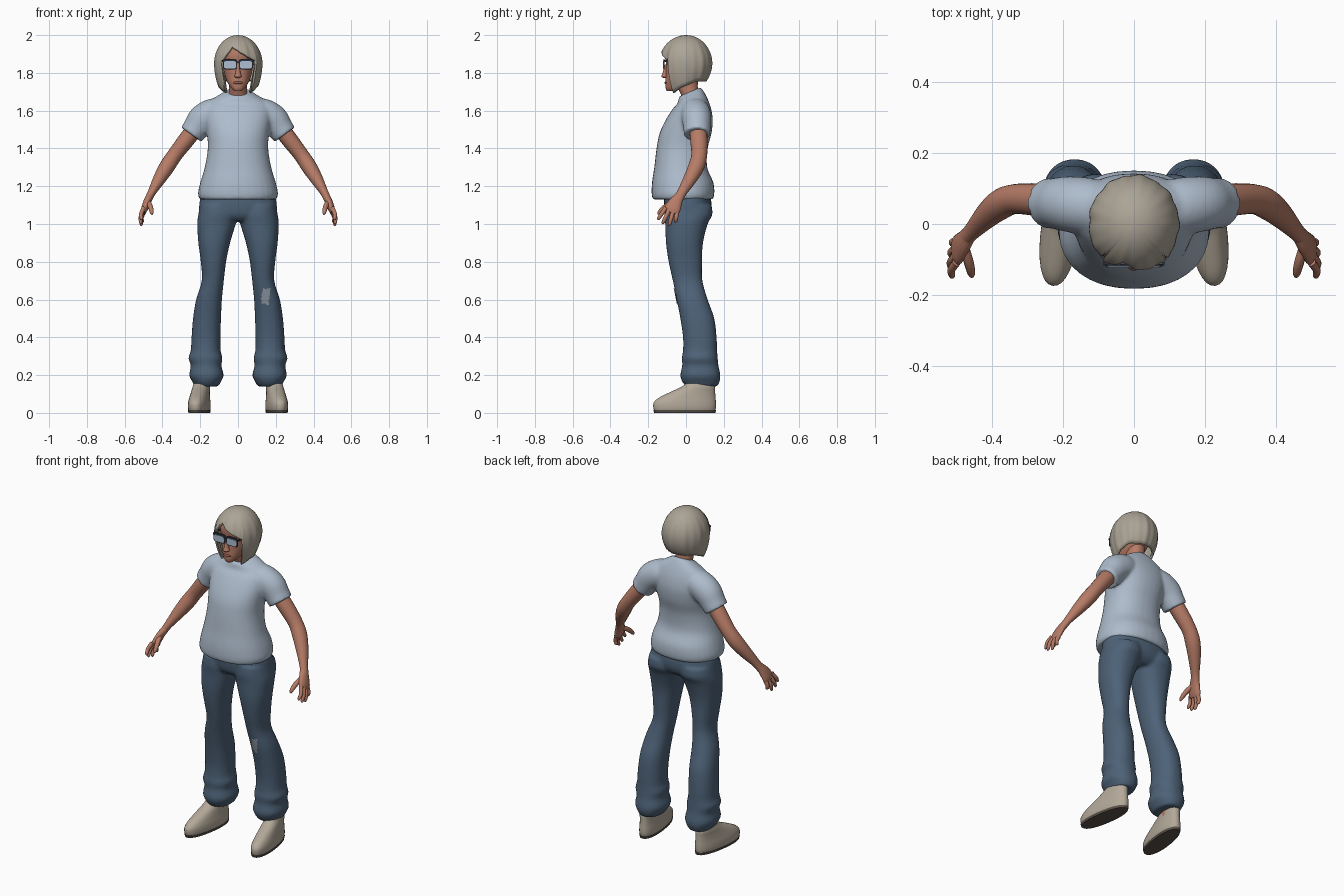
import bpy, bmesh, math, random
from mathutils import Vector

cube = bpy.data.objects.get("Cube")
if cube:
    bpy.data.objects.remove(cube, do_unlink=True)
random.seed(4)
SEG = 32


def material(name, rgb):
    m = bpy.data.materials.new(name)
    m.use_nodes = True
    m.diffuse_color = (*rgb, 1)
    m.node_tree.nodes["Principled BSDF"].inputs["Base Color"].default_value = (*rgb, 1)
    return m


skin = material("skin", (.47, .2, .135))
cotton = material("pale blue cotton", (.42, .5, .6))
denim = material("denim", (.075, .122, .185))
worn = material("worn denim", (.27, .31, .37))
ash = material("ash hair", (.41, .37, .305))
canvas = material("beige canvas", (.45, .395, .32))
rubber = material("dark sole", (.1, .08, .065))
frame = material("dark frame", (.025, .03, .045))
lens = material("pale lens", (.42, .52, .64))
lip = material("lips", (.3, .1, .08))


def finish(name, bm, mat):
    bmesh.ops.recalc_face_normals(bm, faces=bm.faces)
    me = bpy.data.meshes.new(name)
    bm.to_mesh(me)
    bm.free()
    for p in me.polygons:
        p.use_smooth = True
    me.set_sharp_from_angle(angle=math.radians(50))
    me.materials.append(mat)
    ob = bpy.data.objects.new(name, me)
    bpy.context.collection.objects.link(ob)
    return ob


def spline(rows, steps=4):
    """Smooth rows of numbers with a Catmull-Rom curve."""
    out = []
    for i in range(len(rows) - 1):
        a, b, c, d = rows[max(i - 1, 0)], rows[i], rows[i + 1], rows[min(i + 2, len(rows) - 1)]
        for k in range(steps):
            t = k / steps
            out.append([q + .5 * t * (r - p + t * (2*p - 5*q + 4*r - s + t * (3*(q - r) + s - p)))
                        for p, q, r, s in zip(a, b, c, d)])
    return out + [list(rows[-1])]


def stack(rows, power=.9):
    """Level rings from rows of z, x limits, y limits and tilt."""
    rings = []
    for z, x0, x1, y0, y1, tilt in spline([(*r, 0)[:6] for r in rows]):
        ring = []
        for i in range(SEG):
            c, s = (math.copysign(abs(v) ** power, v) for v in
                    (math.cos(math.tau * i / SEG), math.sin(math.tau * i / SEG)))
            dy = s * (y1 - y0) / 2
            ring.append(Vector(((x0 + x1) / 2 + c * (x1 - x0) / 2, (y0 + y1) / 2 + dy, z + tilt * dy)))
        rings.append(ring)
    return rings


def centred(rows, **kw):
    return stack([(r[0], -r[1], r[1], *r[2:]) for r in rows], **kw)


def tube(rows, seg=20):
    """Rings across a path; rows are x, y, z, radius along y, other radius."""
    rows = spline(rows)
    pts = [Vector(r[:3]) for r in rows]
    rings = []
    for i, r in enumerate(rows):
        t = (pts[min(i + 1, len(pts) - 1)] - pts[max(i - 1, 0)]).normalized()
        w = Vector((0, 1, 0))
        w = (w - t * w.dot(t)).normalized()
        o = t.cross(w)
        rings.append([pts[i] + w * r[3] * math.cos(math.tau * k / seg) + o * r[4] * math.sin(math.tau * k / seg)
                      for k in range(seg)])
    return rings


def flip(rings, side=-1):
    return [[Vector((v.x * side, v.y, v.z)) for v in ring] for ring in rings]


def loft(name, mat, *parts):
    bm = bmesh.new()
    for rings in parts:
        vs = [[bm.verts.new(v) for v in ring] for ring in rings]
        n = len(vs[0])
        for a, b in zip(vs, vs[1:]):
            for i in range(n):
                bm.faces.new((a[i], a[(i + 1) % n], b[(i + 1) % n], b[i]))
        bm.faces.new(vs[0])
        bm.faces.new(vs[-1])
    return finish(name, bm, mat)


def blend(ob, rounds):
    """Fuse overlapping volumes into one soft skin."""
    m = ob.modifiers.new("fuse", 'REMESH')
    m.mode, m.voxel_size, m.use_smooth_shade = 'VOXEL', .009, True
    s = ob.modifiers.new("soften", 'SMOOTH')
    s.factor, s.iterations = .5, rounds


def box(name, mat, centre, size, bevel=0):
    bm = bmesh.new()
    bmesh.ops.create_cube(bm, size=1)
    for v in bm.verts:
        v.co = Vector(centre) + Vector([a * b for a, b in zip(v.co, size)])
    if bevel:
        edges = [e for e in bm.edges if abs(e.verts[0].co.y - e.verts[1].co.y) > 1e-5]
        bmesh.ops.bevel(bm, geom=edges, offset=bevel, segments=3, affect='EDGES', profile=.5)
    return finish(name, bm, mat)


def ball(name, mat, centre, size):
    bm = bmesh.new()
    bmesh.ops.create_uvsphere(bm, u_segments=16, v_segments=10, radius=1)
    for v in bm.verts:
        v.co = Vector(centre) + Vector([a * b for a, b in zip(v.co, size)])
    return finish(name, bm, mat)


# Shirt: trunk and two sleeves fused together
trunk = centred([(1.13, .203, -.176, .142), (1.16, .212, -.182, .15), (1.22, .2, -.18, .145),
                 (1.3, .176, -.168, .112), (1.4, .16, -.156, .115), (1.48, .165, -.14, .135),
                 (1.55, .175, -.108, .142), (1.61, .175, -.07, .133), (1.65, .15, -.045, .115, .15),
                 (1.68, .1, -.04, .095, .3), (1.7, .062, -.035, .078, .42)])
sleeve = tube([(.07, .045, 1.595, .07, .07), (.13, .05, 1.585, .08, .08), (.185, .056, 1.555, .078, .08),
               (.22, .058, 1.51, .072, .071), (.247, .058, 1.473, .07, .066)], SEG)
blend(loft("shirt", cotton, trunk, sleeve, flip(sleeve)), 5)

# Trousers: hips and two legs fused together
hips = centred([(1.2, .18, -.1, .1), (1.14, .2, -.115, .13), (1.08, .207, -.115, .135),
                (1.04, .205, -.105, .12), (1.015, .19, -.08, .09)])
leg = stack([(1.1, .005, .2, -.11, .135), (1.05, .003, .21, -.115, .14), (1, .012, .216, -.11, .115),
             (.9, .042, .21, -.106, .09), (.8, .063, .197, -.092, .085), (.7, .075, .192, -.07, .087),
             (.6, .085, .222, -.05, .115), (.5, .09, .238, -.03, .15), (.4, .093, .246, -.016, .162),
             (.33, .092, .25, -.016, .165), (.29, .082, .262, -.022, .168), (.25, .088, .25, -.02, .172),
             (.2, .076, .258, -.03, .182), (.165, .09, .242, -.02, .178), (.14, .105, .228, 0, .165)])
jeans = loft("jeans", denim, hips, leg, flip(leg))
blend(jeans, 4)

# Worn patch laid over the left knee
bm = bmesh.new()
bmesh.ops.create_grid(bm, x_segments=8, y_segments=12, size=1)
for v in bm.verts:
    edge = max(abs(v.co.x), abs(v.co.y)) > .95
    k = random.uniform(.75, 1.1) if edge else 1
    v.co = Vector((.146 + .021 * v.co.x * k + .003 * v.co.y, -.3, .616 + .043 * v.co.y * k))
patch = finish("knee_patch", bm, worn)
wrap = patch.modifiers.new("lay on knee", 'SHRINKWRAP')
wrap.target, wrap.wrap_method, wrap.wrap_mode = jeans, 'PROJECT', 'ABOVE_SURFACE'
wrap.use_project_y, wrap.offset = True, .004

# Arms, hands, ankles and shoes on both sides
arm = tube([(.2, .06, 1.54, .045, .045), (.27, .068, 1.45, .046, .044), (.335, .07, 1.365, .042, .04),
            (.375, .055, 1.305, .043, .041), (.415, .022, 1.24, .036, .034), (.455, -.02, 1.17, .026, .022),
            (.475, -.042, 1.13, .026, .02)])
palm = tube([(.465, -.032, 1.15, .024, .02), (.48, -.052, 1.12, .034, .02),
             (.495, -.072, 1.08, .043, .018), (.502, -.08, 1.058, .036, .012)])
thumb = tube([(.478, -.06, 1.12, .014, .014), (.465, -.105, 1.095, .014, .014),
              (.457, -.138, 1.065, .011, .011), (.456, -.148, 1.05, .004, .004)], 10)
tips = [(.513, -.15, 1.022), (.517, -.125, 1), (.514, -.09, .99), (.507, -.056, 1.008)]
fingers = []
for i, tip in enumerate(tips):
    base, end = Vector((.499, -.108 + .02 * i, 1.085 - .008 * i)), Vector(tip)
    mid = base.lerp(end, .5) + Vector((.007, 0, 0))
    fingers.append(tube([(*base, .012, .012), (*mid, .011, .011), (*base.lerp(end, .88), .009, .009),
                         (*end, .003, .003)], 10))
ankle = stack([(.1, .15, .22, .03, .12), (.2, .145, .215, .04, .13)])
upper = stack([(.012, -.052, .052, -.17, .156), (.03, -.055, .055, -.175, .16), (.055, -.054, .054, -.172, .16),
               (.08, -.05, .05, -.145, .158), (.11, -.046, .046, -.085, .156),
               (.135, -.044, .044, -.03, .155), (.155, -.04, .04, 0, .145)])
sole = stack([(0, -.052, .052, -.17, .157), (.014, -.055, .055, -.175, .161)])


def splay(rings):
    c, s = math.cos(.14), math.sin(.14)
    return [[Vector((.204 + v.x * c - v.y * s, v.x * s + v.y * c, v.z)) for v in r] for r in rings]


for side, word in ((1, "left"), (-1, "right")):
    loft(word + "_arm", skin, flip(arm, side))
    loft(word + "_hand", skin, *[flip(p, side) for p in (palm, thumb, *fingers)])
    loft(word + "_ankle", skin, flip(ankle, side))
    loft(word + "_shoe", canvas, flip(splay(upper), side))
    loft(word + "_sole", rubber, flip(splay(sole), side))

# Head, neck and face
loft("head", skin, centred([(1.705, .022, -.102, -.05), (1.72, .036, -.108, -.02), (1.75, .056, -.109, .03),
                            (1.79, .071, -.107, .08), (1.85, .082, -.106, .1), (1.9, .086, -.11, .1),
                            (1.94, .07, -.095, .08), (1.965, .04, -.05, .04)]))
loft("neck", skin, centred([(1.62, .058, -.01, .1), (1.68, .05, -.025, .075), (1.73, .047, -.045, .062),
                            (1.8, .05, -.05, .07)]))
loft("nose", skin, centred([(1.773, .01, -.118, -.09), (1.782, .019, -.131, -.09), (1.8, .013, -.124, -.09),
                            (1.845, .009, -.112, -.09)]))
ball("lips", lip, (0, -.105, 1.748), (.026, .009, .008))

# Glasses
for side, word in ((1, "left"), (-1, "right")):
    box(word + "_rim", frame, (side * .042, -.116, 1.846), (.076, .006, .054), .012)
    box(word + "_lens", lens, (side * .042, -.119, 1.843), (.064, .006, .038), .009)
    box(word + "_temple", frame, (side * .083, -.072, 1.862), (.005, .09, .01))
box("bridge", frame, (0, -.117, 1.857), (.02, .006, .008))


# Bob haircut: a crown shell whose hem follows the fringe, side locks and nape
def hem(a):
    if -46 < a < 46:
        return 1.94 - .0031 * (-18 - a) if a < -18 else 1.94 - .0012 * (a + 18)
    a = abs(a)
    if a < 75:
        return 1.69 + .001 * (a - 46)
    return min(1.72 + .0008 * (a - 75), 1.755)


bm = bmesh.new()
count, levels = 120, 20
grid = []
for j in range(levels + 1):
    t = (j / levels) ** 1.7
    row = []
    for i in range(count):
        deg = i * 360 / count - 180
        a = math.radians(deg)
        z = 2 - (2 - hem(deg)) * t
        back = max(0, -math.cos(a))
        if z > 1.85:
            r = math.sqrt(max(0, 1 - ((z - 1.85) / .15) ** 2))
        else:
            r = 1 - (.3 + .35 * back) * ((1.85 - z) / .16) ** 2
        r *= 1 + (.012 * math.sin(9 * a) + .01 * math.sin(17 * a + 1)) * min(1, 2 * t)
        depth = .136 if back else .143
        row.append(bm.verts.new((.127 * r * math.sin(a), .002 - depth * r * math.cos(a), z)))
    grid.append(row)
for a, b in zip(grid, grid[1:]):
    for i in range(count):
        bm.faces.new((a[i], a[(i + 1) % count], b[(i + 1) % count], b[i]))
bmesh.ops.remove_doubles(bm, verts=bm.verts, dist=.0001)
hair = finish("hair", bm, ash)
shell = hair.modifiers.new("thickness", 'SOLIDIFY')
shell.thickness, shell.offset = .014, -1
